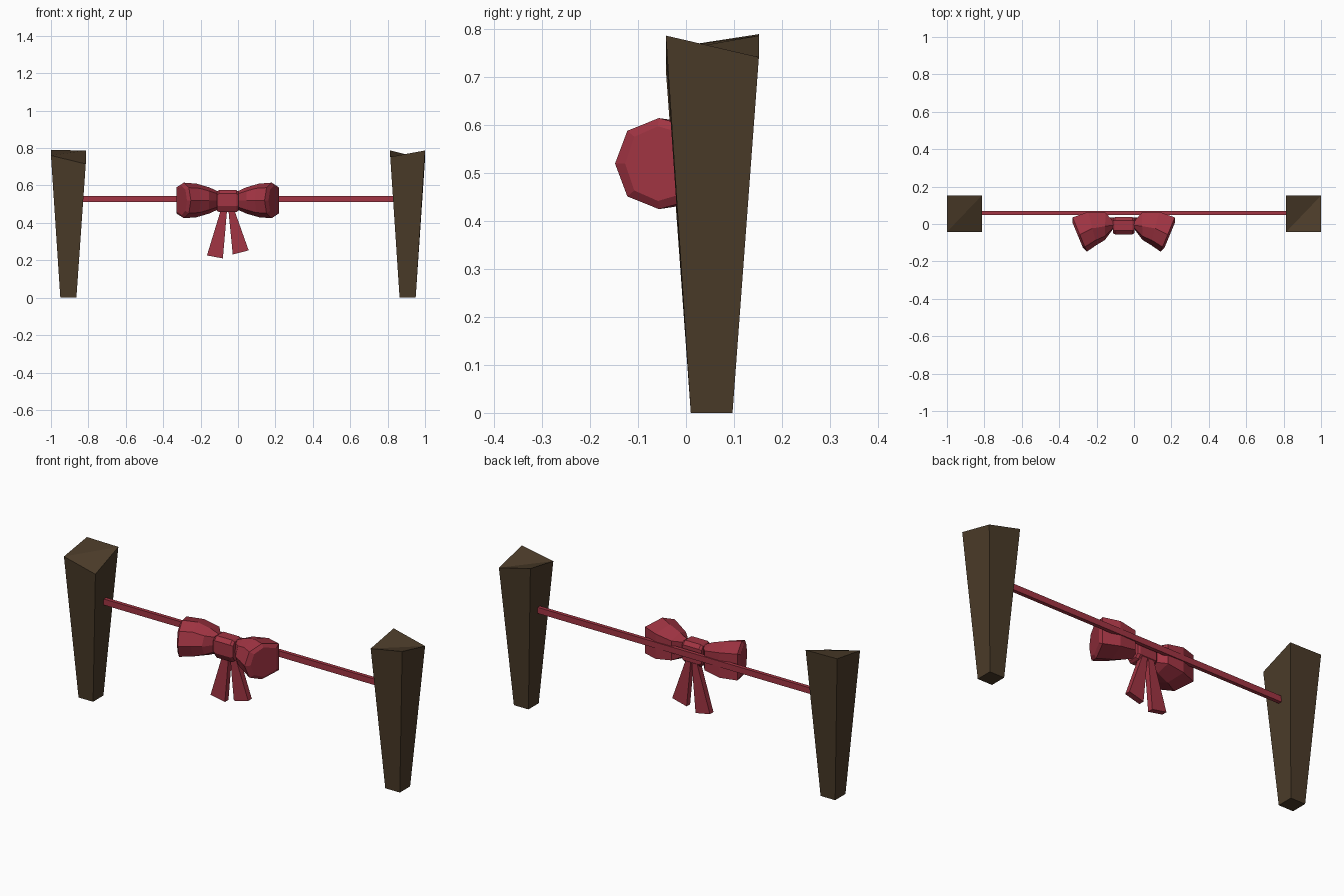
import bpy, bmesh

if "Cube" in bpy.data.objects:
    bpy.data.objects.remove(bpy.data.objects["Cube"])

def material(name, rgb):
    m = bpy.data.materials.new(name)
    m.diffuse_color = (*rgb, 1)
    m.use_nodes = True
    m.node_tree.nodes["Principled BSDF"].inputs["Base Color"].default_value = m.diffuse_color
    return m

wood = material("dark_wood", (0.07, 0.044, 0.022))
red = material("red_ribbon", (0.36, 0.035, 0.056))

def loft(name, rings, mat, tri_cap=False):
    """Skin a list of equal-length rings of points and cap both ends."""
    bm = bmesh.new()
    loops = [[bm.verts.new(p) for p in ring] for ring in rings]
    n = len(loops[0])
    for a, b in zip(loops, loops[1:]):
        for i in range(n):
            j = (i + 1) % n
            bm.faces.new((a[i], a[j], b[j], b[i]))
    bm.faces.new(loops[0][::-1])
    top = loops[-1]
    if tri_cap:                      # fold along the first-to-third diagonal
        bm.faces.new((top[0], top[1], top[2]))
        bm.faces.new((top[0], top[2], top[3]))
    else:
        bm.faces.new(top)
    bmesh.ops.recalc_face_normals(bm, faces=bm.faces)
    me = bpy.data.meshes.new(name)
    bm.to_mesh(me)
    bm.free()
    me.materials.append(mat)
    ob = bpy.data.objects.new(name, me)
    bpy.context.collection.objects.link(ob)
    return ob

def rect(x0, x1, y0, y1, zs):
    return [(x, y, z) for (x, y), z in
            zip(((x0, y0), (x1, y0), (x1, y1), (x0, y1)), zs)]

# Tapered posts with uneven hewn tops
for name, cx, tops in (("left_post", -0.907, (0.76, 0.715, 0.787, 0.79)),
                       ("right_post", 0.907, (0.753, 0.787, 0.742, 0.787))):
    loft(name, [rect(cx - 0.043, cx + 0.043, 0.01, 0.097, (0,) * 4),
                rect(cx - 0.093, cx + 0.093, -0.042, 0.152, tops)], wood, True)

# Ribbon strip between the posts
loft("ribbon_strip", [[(x, y, z) for y, z in
     ((0.049, 0.512), (0.069, 0.512), (0.069, 0.544), (0.049, 0.544))]
     for x in (-0.845, 0.845)], red)

CX = -0.055     # bow centre

# Bow loops: seven-sided rings, given by back point, front point and half height
SECTION = ((1, 0), (0.86, 0.72), (0.5, 1), (0, 0.74),
           (0, -0.74), (0.5, -1), (0.86, -0.72))
LOOP_RINGS = (((0.055, 0.012), (0.055, -0.025), 0.05),
              ((0.098, 0.062), (0.10, -0.085), 0.07),
              ((0.19, 0.065), (0.145, -0.112), 0.09),
              ((0.273, 0.035), (0.197, -0.148), 0.095),
              ((0.275, 0.01), (0.218, -0.127), 0.078))
for name, s in (("left_bow_loop", -1), ("right_bow_loop", 1)):
    rings = []
    for (bx, by), (fx, fy), h in LOOP_RINGS:
        rings.append([(CX + s * (bx + (fx - bx) * t), by + (fy - by) * t, 0.52 + h * v)
                      for t, v in SECTION])
    loft(name, rings, red)

# Knot: chamfered band around the middle of the bow
KNOT = ((-0.055, 0.49), (-0.055, 0.556), (-0.035, 0.575), (0.02, 0.575),
        (0.037, 0.556), (0.037, 0.475), (0.02, 0.457), (-0.035, 0.457))
def knot_ring(x, k):
    return [(CX + x, -0.008 + (y + 0.008) * k, 0.516 + (z - 0.516) * k) for y, z in KNOT]
loft("bow_knot", [knot_ring(-0.058, 0.86), knot_ring(-0.046, 1),
                  knot_ring(0.046, 1), knot_ring(0.058, 0.86)], red)

# Hanging tails: (upper left, upper right, lower left, lower right) in x, z
TAILS = (("left_tail", (-0.09, 0.475), (-0.058, 0.475), (-0.166, 0.226), (-0.081, 0.21)),
         ("right_tail", (-0.052, 0.475), (-0.022, 0.475), (-0.028, 0.231), (0.057, 0.253)))
for name, ul, ur, ll, lr in TAILS:
    loft(name, [[(l[0], 0.005, l[1]), (r[0], 0.005, r[1]),
                 (r[0], 0.035, r[1]), (l[0], 0.035, l[1])]
                for l, r in ((ll, lr), (ul, ur))], red)
